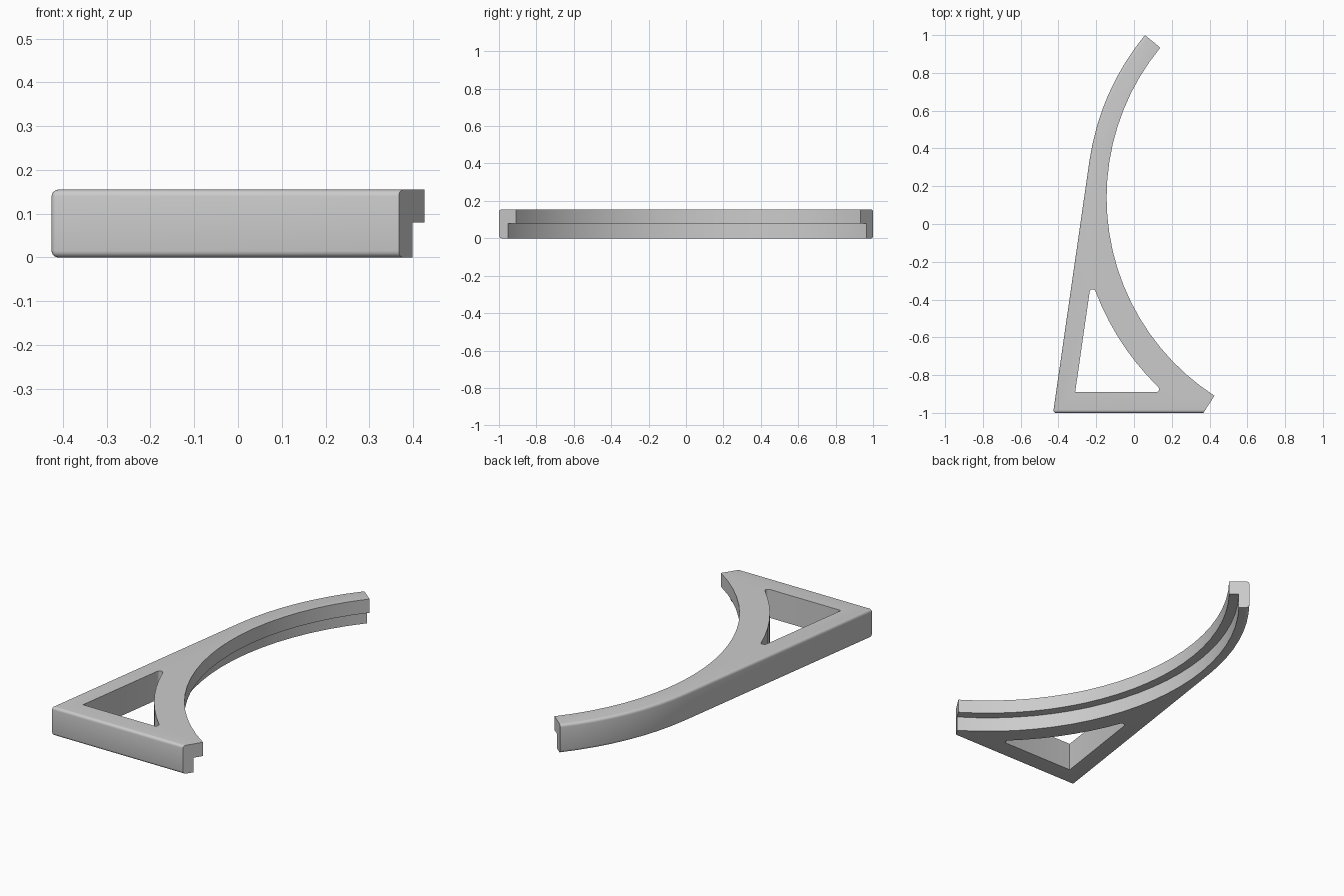
import bpy, bmesh
from math import radians, degrees, sin, cos, sqrt, atan2
from mathutils import Vector

if "Cube" in bpy.data.objects:
    bpy.data.objects.remove(bpy.data.objects["Cube"])

HEIGHT, LEDGE = 0.155, 0.08
CENTRE = Vector((1.105, 0.14))          # shared centre of all the arcs
R_INNER, R_LEDGE, R_OUTER, R_HOLE = 1.25, 1.30, 1.355, 1.40
TOP_END, LOW_END, TANGENT = 140.6, 237.1, 171.8
FILLET, TIP = 0.015, 0.016
FRONT = -1.0


def polar(deg, r, c=CENTRE):
    return c + Vector((cos(radians(deg)), sin(radians(deg)))) * r


def arc(c, r, a, b, n):
    return [polar(a + (b - a) * i / n, r, c) for i in range(n + 1)]


def heading(v):
    return degrees(atan2(v.y, v.x))


def prism(name, outline, z0, z1, round_test=None):
    """Extrude an outline; optionally round the edges picked by a rule."""
    bm = bmesh.new()
    base = bm.faces.new([bm.verts.new((p.x, p.y, z0)) for p in outline])
    top = bmesh.ops.extrude_face_region(bm, geom=[base])["geom"]
    bmesh.ops.translate(bm, vec=(0, 0, z1 - z0),
                        verts=[g for g in top if isinstance(g, bmesh.types.BMVert)])
    bmesh.ops.recalc_face_normals(bm, faces=bm.faces)
    if round_test:
        bmesh.ops.bevel(bm, geom=[e for e in bm.edges if round_test(e)],
                        offset=FILLET, segments=4, profile=0.5, affect='EDGES')
    mesh = bpy.data.meshes.new(name)
    bm.to_mesh(mesh)
    bm.free()
    obj = bpy.data.objects.new(name, mesh)
    bpy.context.collection.objects.link(obj)
    return obj


# Straight left side, tangent to the outer arc
normal = polar(TANGENT, 1) - CENTRE
down = Vector((-normal.y, normal.x))
touch = polar(TANGENT, R_OUTER)
corner = touch + down * ((FRONT - touch.y) / down.y)
low_front = polar(LOW_END, (FRONT - CENTRE.y) / sin(radians(LOW_END)))

# Bracket body
inner = arc(CENTRE, R_INNER, LOW_END, TOP_END, 22)
outer = arc(CENTRE, R_OUTER, TOP_END, TANGENT, 8)
outside = outer + [corner, low_front]


def on_outside(v):
    return any((v.co.xy - p).length < 1e-4 for p in outside)


def rounded(e):
    a, b = e.verts
    if abs(a.co.z - b.co.z) > 0.01:
        return (a.co.xy - corner).length < 1e-4
    return on_outside(a) and on_outside(b)


body = prism("curved_bracket", inner + outside, 0, HEIGHT, rounded)

# Ledge cut under the inner arc
ledge = prism("ledge_cutter",
              arc(CENTRE, R_LEDGE, TOP_END - 4, LOW_END + 4, 24)
              + arc(CENTRE, R_INNER - 0.1, LOW_END + 4, TOP_END - 4, 24),
              -0.1, LEDGE)

# Triangular opening with rounded tips
hole_front = FRONT + 0.11
side = R_OUTER - 0.10
reach = R_HOLE + TIP
tip_a = CENTRE + normal * (side - TIP) + down * sqrt(reach**2 - (side - TIP)**2)
dy = hole_front + TIP - CENTRE.y
tip_b = CENTRE + Vector((-sqrt(reach**2 - dy**2), dy))
edge = CENTRE + normal * side
hole_corner = edge + down * ((hole_front - edge.y) / down.y)
hole_arc = arc(CENTRE, R_HOLE, heading(tip_a - CENTRE) % 360,
               heading(tip_b - CENTRE) % 360, 7)
outline = ([hole_corner]
           + arc(tip_a, TIP, TANGENT, heading(CENTRE - tip_a), 6)
           + hole_arc[1:-1]
           + arc(tip_b, TIP, heading(CENTRE - tip_b), -90, 6))
hole = prism("opening_cutter", outline, -0.1, HEIGHT + 0.1)

# Apply the cuts
bpy.context.view_layer.objects.active = body
for cutter in (ledge, hole):
    cutter.hide_render = True
    mod = body.modifiers.new(cutter.name, 'BOOLEAN')
    mod.operation, mod.solver, mod.object = 'DIFFERENCE', 'EXACT', cutter
    bpy.ops.object.modifier_apply(modifier=mod.name)
    bpy.data.objects.remove(cutter)

# Grey finish
grey = bpy.data.materials.new("plain_grey")
grey.use_nodes = True
colour = (0.6, 0.6, 0.6, 1)
grey.diffuse_color = colour
grey.node_tree.nodes["Principled BSDF"].inputs["Base Color"].default_value = colour
body.data.materials.clear()
body.data.materials.append(grey)

for o in bpy.context.selected_objects:
    o.select_set(False)
body.select_set(True)
bpy.ops.object.shade_smooth_by_angle(angle=radians(30))
